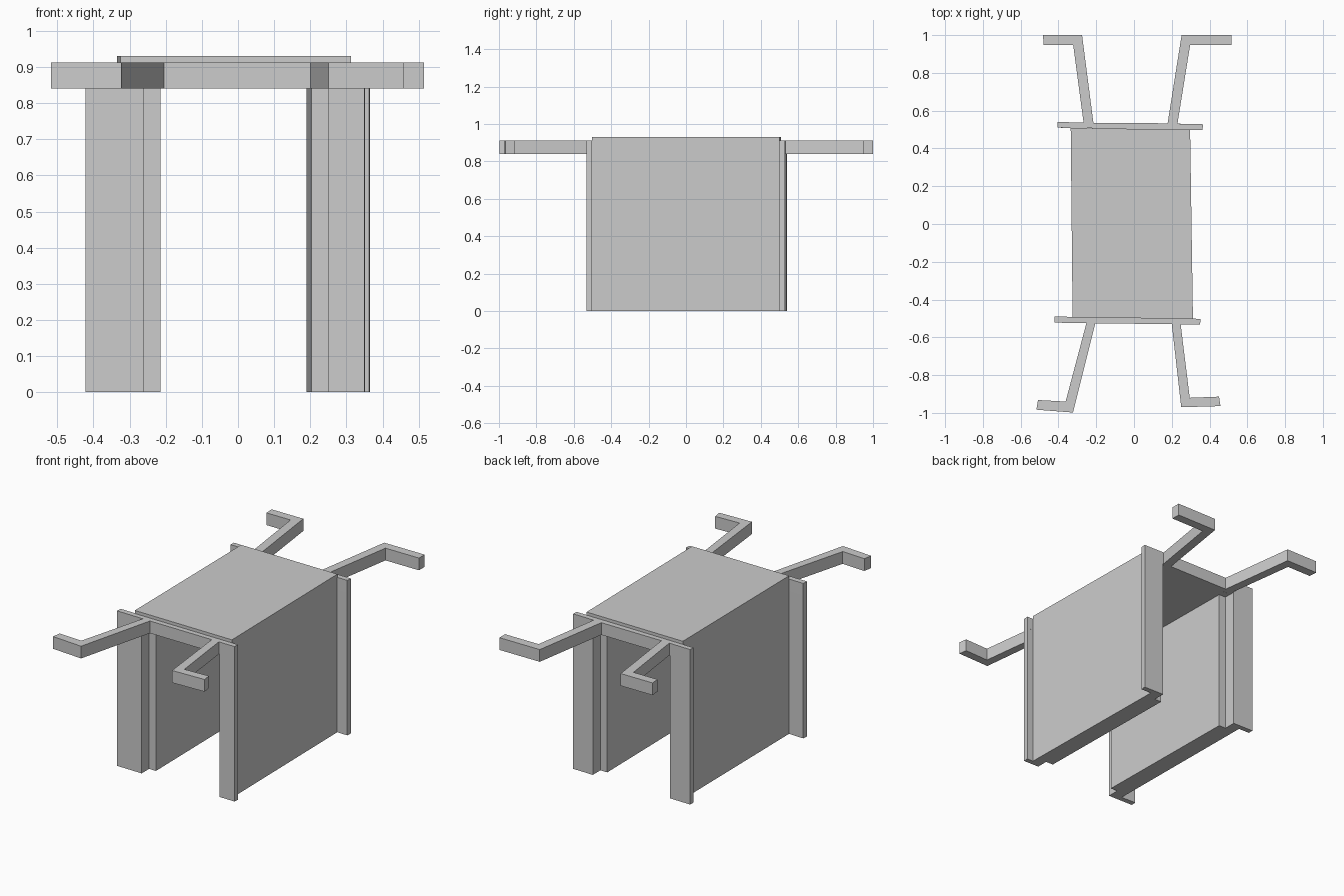
import bpy, bmesh

LINTEL, WING_TOP, ROOF_TOP = 0.84, 0.912, 0.93


def prism(name, plan, z0, z1):
    """Extrude a plan outline from z0 up to z1."""
    bm = bmesh.new()
    face = bm.faces.new([bm.verts.new((x, y, z0)) for x, y in plan])
    top = bmesh.ops.extrude_face_region(bm, geom=[face])["geom"]
    verts = [v for v in top if isinstance(v, bmesh.types.BMVert)]
    bmesh.ops.translate(bm, vec=(0, 0, z1 - z0), verts=verts)
    bmesh.ops.recalc_face_normals(bm, faces=bm.faces)
    mesh = bpy.data.meshes.new(name)
    bm.to_mesh(mesh)
    bm.free()
    obj = bpy.data.objects.new(name, mesh)
    bpy.context.collection.objects.link(obj)
    return obj


# Roof slab, slightly skewed in plan
prism("roof_slab", [(-0.325, -0.495), (0.312, -0.502), (0.297, 0.50), (-0.335, 0.508)],
      LINTEL, ROOF_TOP)

# Side walls with an inner lining that stops short of both ends
prism("left_wall", [(-0.325, -0.495), (-0.26, -0.496), (-0.26, -0.455), (-0.215, -0.456),
                    (-0.227, 0.466), (-0.272, 0.467), (-0.272, 0.507), (-0.335, 0.508)],
      0, LINTEL)
prism("right_wall", [(0.312, -0.502), (0.25, -0.501), (0.25, -0.461), (0.203, -0.46),
                     (0.19, 0.461), (0.235, 0.46), (0.235, 0.50), (0.297, 0.50)],
      0, LINTEL)

# Headwall piers flanking the openings
prism("front_left_pier", [(-0.422, -0.522), (-0.26, -0.525), (-0.26, -0.496), (-0.42, -0.49)], 0, LINTEL)
prism("front_right_pier", [(0.25, -0.53), (0.35, -0.532), (0.352, -0.502), (0.25, -0.501)], 0, LINTEL)
prism("back_left_pier", [(-0.405, 0.51), (-0.272, 0.507), (-0.272, 0.537), (-0.405, 0.54)], 0, LINTEL)
prism("back_right_pier", [(0.235, 0.50), (0.363, 0.497), (0.365, 0.528), (0.235, 0.531)], 0, LINTEL)

# Headwall beams with splayed, hooked wings
prism("front_beam_and_wings", [
    (-0.42, -0.49), (-0.422, -0.522), (-0.252, -0.525),
    (-0.362, -0.94), (-0.508, -0.932), (-0.517, -0.983), (-0.323, -0.998),
    (-0.205, -0.526), (0.20, -0.53),
    (0.25, -0.97), (0.458, -0.964), (0.45, -0.914), (0.295, -0.92),
    (0.247, -0.531), (0.35, -0.532), (0.352, -0.502)], LINTEL, WING_TOP)
prism("back_beam_and_wings", [
    (0.363, 0.497), (0.365, 0.528), (0.23, 0.531),
    (0.297, 0.947), (0.515, 0.947), (0.515, 1.0), (0.252, 1.0),
    (0.178, 0.533), (-0.215, 0.536),
    (-0.275, 1.0), (-0.482, 1.0), (-0.478, 0.948), (-0.322, 0.948),
    (-0.267, 0.537), (-0.405, 0.54), (-0.405, 0.51)], LINTEL, WING_TOP)
